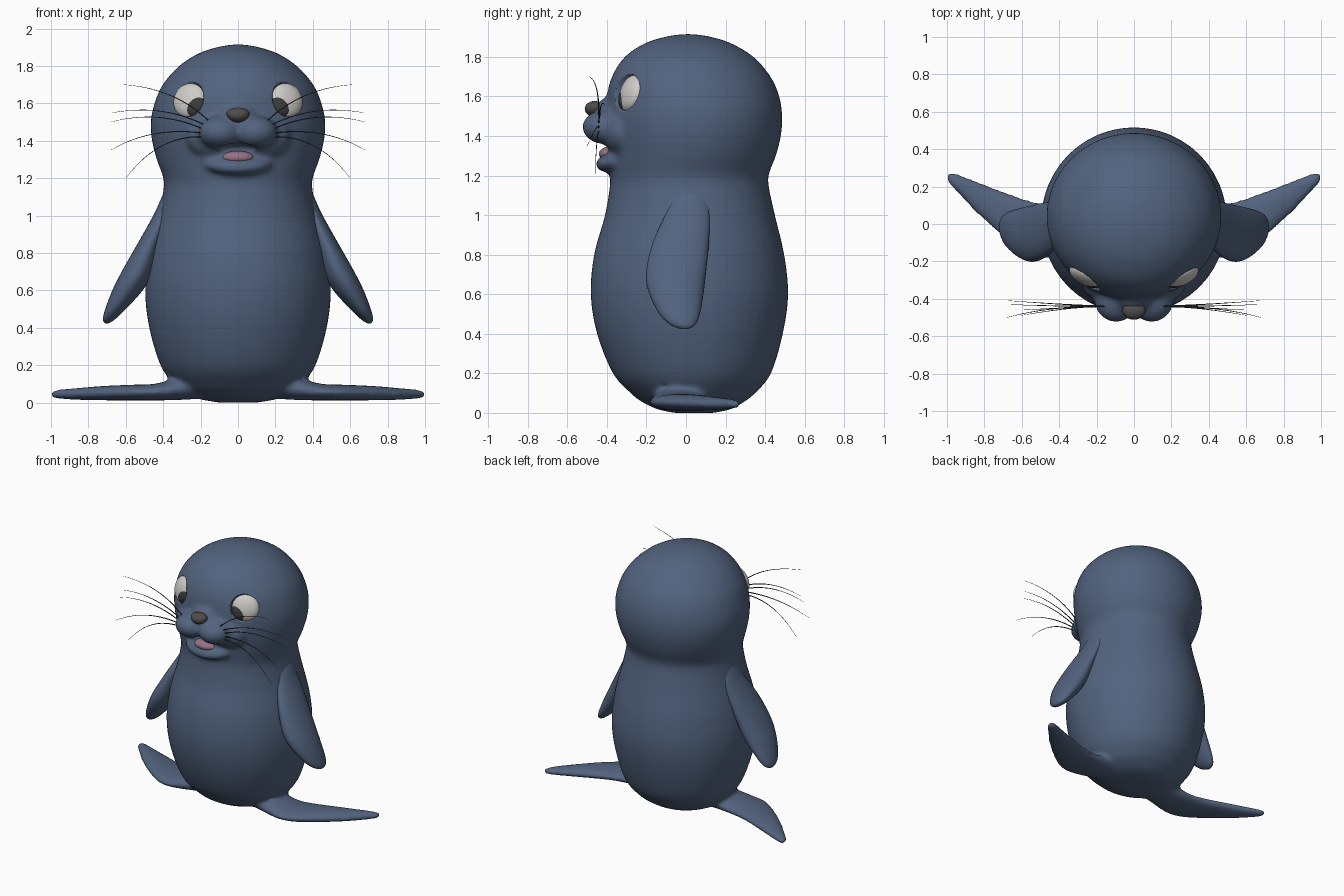
import bpy, bmesh
from mathutils import Vector, Matrix
from math import sin, cos, pi

if "Cube" in bpy.data.objects:
    bpy.data.objects.remove(bpy.data.objects["Cube"])


def material(name, rgb):
    m = bpy.data.materials.new(name)
    m.diffuse_color = (*rgb, 1)
    m.use_nodes = True
    m.node_tree.nodes["Principled BSDF"].inputs["Base Color"].default_value = m.diffuse_color
    return m


SKIN = material("blue_skin", (0.085, 0.125, 0.21))
WHITE = material("eye_white", (0.62, 0.6, 0.58))
DARK = material("dark", (0.045, 0.045, 0.045))
NOSE = material("nose_grey", (0.08, 0.075, 0.07))
PINK = material("tongue_pink", (0.3, 0.17, 0.23))


def ball(bm, centre, radii, facing=None, seg=40):
    """Ellipsoid; its local z axis can be turned to face a direction."""
    rot = Matrix()
    if facing is not None:
        rot = Vector(facing).to_track_quat('Z', 'Y').to_matrix().to_4x4()
    mat = Matrix.Translation(centre) @ rot @ Matrix.Diagonal((*radii, 1))
    bmesh.ops.create_uvsphere(bm, u_segments=seg, v_segments=seg // 2,
                              radius=1, matrix=mat)


def loft(bm, rows, along='z', side=1, seg=48, steps=6):
    """Elliptical sections (t, u0, u1, v0, v1) joined by a smooth spline."""
    pts = [Vector(r) for r in rows]
    pts = [pts[0]] + pts + [pts[-1]]
    fine = []
    for a, b, c, d in zip(pts, pts[1:], pts[2:], pts[3:]):
        for k in range(steps):
            s = k / steps
            fine.append(0.5 * (2 * b + (c - a) * s + (2 * a - 5 * b + 4 * c - d) * s * s
                               + (3 * b - a - 3 * c + d) * s ** 3))
    fine.append(pts[-1])
    rings = []
    for t, u0, u1, v0, v1 in fine:
        ring = []
        for i in range(seg):
            an = 2 * pi * i / seg
            u = (u0 + u1) / 2 + (u1 - u0) / 2 * cos(an)
            v = (v0 + v1) / 2 + (v1 - v0) / 2 * sin(an)
            co = (u, v, t) if along == 'z' else (t, u, v)
            ring.append(bm.verts.new((co[0] * side, co[1], co[2])))
        rings.append(ring)
    faces = [bm.faces.new(rings[0]), bm.faces.new(rings[-1])]
    for p, q in zip(rings, rings[1:]):
        for i in range(seg):
            j = (i + 1) % seg
            faces.append(bm.faces.new((p[i], p[j], q[j], q[i])))
    bmesh.ops.recalc_face_normals(bm, faces=faces)


def finish(bm, name, mat):
    me = bpy.data.meshes.new(name)
    for f in bm.faces:
        f.smooth = True
    bm.to_mesh(me)
    bm.free()
    me.materials.append(mat)
    ob = bpy.data.objects.new(name, me)
    bpy.context.collection.objects.link(ob)
    return ob


# Body and head: z, half width, front y, back y
torso = [(0.0, .10, -.06, .14), (.02, .21, -.15, .23), (.06, .30, -.23, .30),
         (.10, .345, -.28, .35), (.2, .415, -.37, .43), (.4, .475, -.45, .49),
         (.6, .497, -.482, .517), (.8, .477, -.465, .497), (1.0, .427, -.41, .45),
         (1.15, .397, -.385, .418), (1.21, .402, -.385, .42), (1.3, .435, -.39, .455),
         (1.4, .46, -.40, .48), (1.5, .467, -.405, .487), (1.6, .447, -.40, .472),
         (1.7, .403, -.375, .428), (1.8, .315, -.31, .342), (1.87, .205, -.205, .225),
         (1.905, .09, -.09, .11), (1.916, .01, 0, .02)]
bm = bmesh.new()
loft(bm, [(z, -w, w, f, b) for z, w, f, b in torso])

# Hind flippers, blended into the body: x, y range, z range
hind = [(.2, -.14, .10, .02, .15), (.34, -.17, .10, .013, .125), (.45, -.185, .105, .012, .1),
        (.56, -.165, .127, .012, .096), (.71, -.06, .18, .012, .09),
        (.84, .055, .23, .014, .08), (.94, .16, .268, .018, .072),
        (.985, .21, .28, .024, .066), (1.004, .24, .27, .035, .055)]
for s in (1, -1):
    loft(bm, hind, 'x', s)
    # Muzzle lobes and cheek blend
    ball(bm, (s * .095, -.405, 1.445), (.118, .12, .088))
    ball(bm, (s * .12, -.32, 1.42), (.16, .1, .12))
# Nose bridge and lower jaw
ball(bm, (0, -.37, 1.51), (.11, .1, .09))
ball(bm, (0, -.31, 1.285), (.195, .152, .062), (0, -.25, 1))
body = finish(bm, "body", SKIN)

# Cutter for the mouth and eye sockets
bm = bmesh.new()
ball(bm, (0, -.47, 1.335), (.13, .1, .05), (0, -.2, 1))
eyes = []
for s in (1, -1):
    n = Vector((s * .42, -.87, .25)).normalized()
    c = Vector((s * .257, -.277, 1.615))
    eyes.append((s, c, n))
    ball(bm, c + n * .035, (.1, .1, .06), n)
cutter = finish(bm, "socket_cutter", SKIN)
cutter.hide_render = True

# Fuse, soften, carve
m = body.modifiers.new("fuse", 'REMESH')
m.mode = 'VOXEL'
m.voxel_size = .014
m.use_smooth_shade = True
m = body.modifiers.new("soften", 'SMOOTH')
m.factor, m.iterations = .5, 10
m = body.modifiers.new("carve", 'BOOLEAN')
m.operation, m.object = 'DIFFERENCE', cutter
m = body.modifiers.new("soften_rims", 'SMOOTH')
m.factor, m.iterations = .5, 3
bpy.context.view_layer.objects.active = body
body.select_set(True)
bpy.ops.object.convert(target='MESH')
bpy.data.objects.remove(cutter)
for p in body.data.polygons:
    p.use_smooth = True
    p.material_index = 0

# Front flippers: z, x range, y range
front = [(1.135, .36, .385, 0, .04), (1.115, .35, .40, -.035, .08), (1.06, .35, .425, -.075, .11),
         (1.0, .36, .453, -.105, .12), (.85, .41, .537, -.172, .115), (.7, .455, .622, -.202, .1),
         (.6, .51, .672, -.185, .088), (.5, .60, .71, -.135, .07), (.45, .652, .722, -.085, .05),
         (.43, .68, .717, -.045, .025), (.423, .695, .71, -.02, 0)]
for s, side in ((1, "left"), (-1, "right")):
    bm = bmesh.new()
    loft(bm, front, 'z', s, 32, 5)
    finish(bm, f"front_flipper_{side}", SKIN)

# Eyes and irises
for s, c, n in eyes:
    side = "left" if s > 0 else "right"
    bm = bmesh.new()
    ball(bm, c, (.095, .095, .045), n)
    finish(bm, f"eye_{side}", WHITE)
    bm = bmesh.new()
    ball(bm, c + n * .012 + Vector((-s * .018, -.005, -.016)), (.076, .076, .038), n)
    finish(bm, f"iris_{side}", DARK)

# Nose: rounded, narrower below
bm = bmesh.new()
ball(bm, (0, -.462, 1.537), (.06, .05, .04))
for v in bm.verts:
    v.co.x *= 1 + (v.co.z - 1.537) * 5
finish(bm, "nose", NOSE)

# Tongue
bm = bmesh.new()
ball(bm, (0, -.385, 1.31), (.085, .055, .036))
finish(bm, "tongue", PINK)

# Whiskers: root, middle, tip
whiskers = [((.15, -.44, 1.5), (.33, -.44, 1.68), (.61, -.49, 1.70)),
            ((.17, -.44, 1.48), (.40, -.43, 1.60), (.67, -.41, 1.55)),
            ((.18, -.44, 1.46), (.42, -.44, 1.57), (.68, -.43, 1.50)),
            ((.18, -.44, 1.44), (.46, -.44, 1.48), (.68, -.50, 1.35)),
            ((.17, -.44, 1.42), (.42, -.45, 1.44), (.60, -.46, 1.20))]
for s, side in ((1, "left"), (-1, "right")):
    cu = bpy.data.curves.new(f"whiskers_{side}", 'CURVE')
    cu.dimensions = '3D'
    cu.bevel_depth, cu.bevel_resolution = .004, 1
    for w in whiskers:
        sp = cu.splines.new('POLY')
        sp.points.add(12)
        a, b, c = (Vector((p[0] * s, p[1], p[2])) for p in w)
        for i, p in enumerate(sp.points):
            t = i / 12
            p.co = (*(a * (1 - t) ** 2 + b * 2 * t * (1 - t) + c * t * t), 1)
            p.radius = 1 - .8 * t
    cu.materials.append(DARK)
    bpy.context.collection.objects.link(bpy.data.objects.new(f"whiskers_{side}", cu))
